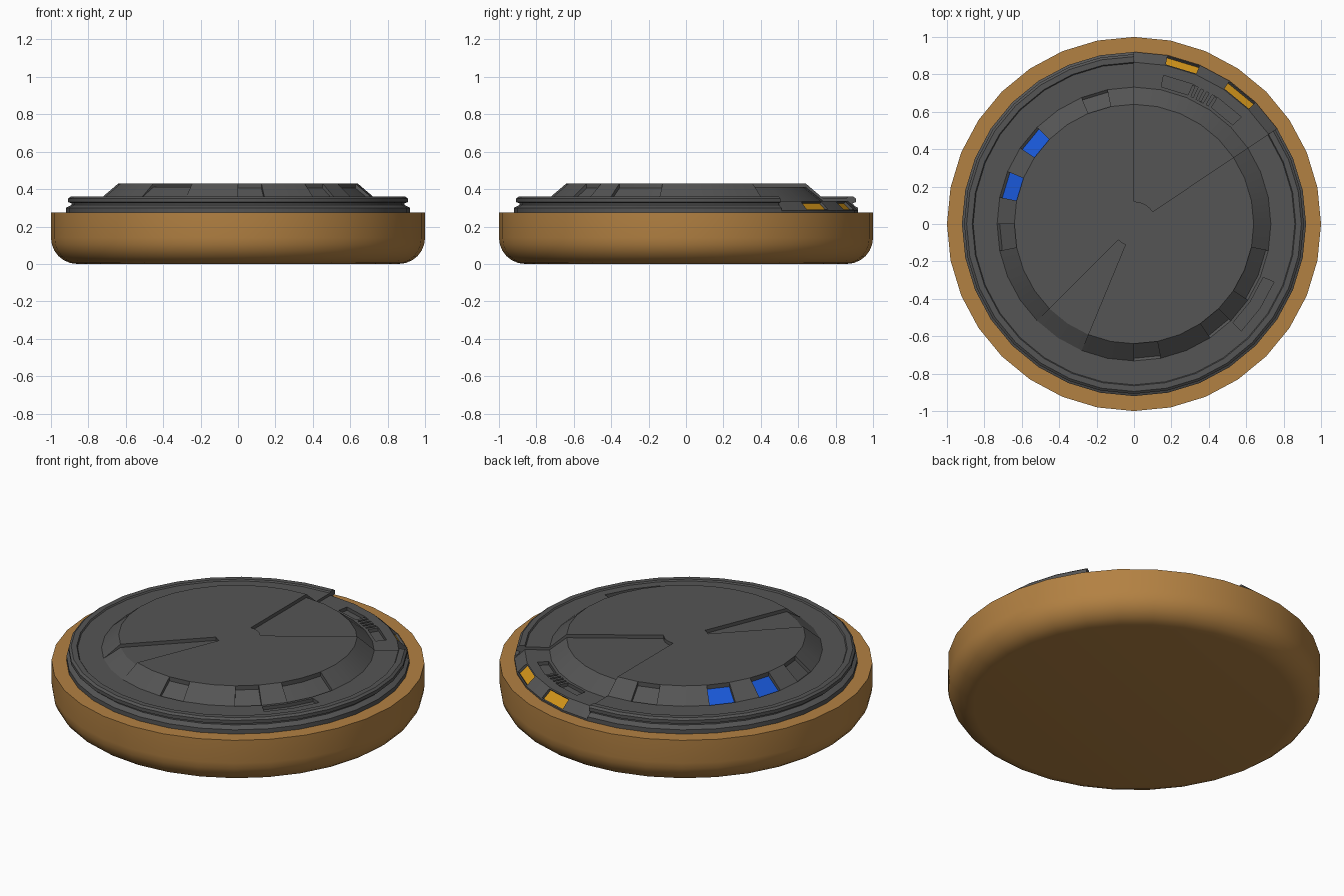
import bpy, bmesh
from math import sin, cos, pi, radians

if "Cube" in bpy.data.objects:
    bpy.data.objects.remove(bpy.data.objects["Cube"])

SIDES = 32
STEP = 2 * pi / SIDES


def material(name, rgb):
    m = bpy.data.materials.new(name)
    m.diffuse_color = (*rgb, 1)
    m.use_nodes = True
    m.node_tree.nodes["Principled BSDF"].inputs["Base Color"].default_value = m.diffuse_color
    return m


def polar(r, z, k):
    return (r * cos(k * STEP), r * sin(k * STEP), z)


def build(name, cells, mats, paint=lambda k, j: 0):
    """Revolve one profile per cell; where neighbours differ, fill the step wall."""
    bm = bmesh.new()
    cache = {}

    def face(points, mat=0):
        vs = []
        for p in points:
            key = tuple(round(c, 4) + 0.0 for c in p)
            if key not in cache:
                cache[key] = bm.verts.new(p)
            if cache[key] not in vs:
                vs.append(cache[key])
        if len(vs) > 2 and not bm.faces.get(vs):
            bm.faces.new(vs).material_index = mat

    for k, prof in enumerate(cells):
        nxt = cells[(k + 1) % SIDES]
        for j in range(len(prof) - 1):
            a, b = prof[j], prof[j + 1]
            face([polar(*a, k), polar(*a, k + 1), polar(*b, k + 1), polar(*b, k)], paint(k, j))
            if prof != nxt:
                face([polar(*p, k + 1) for p in (a, b, nxt[j + 1], nxt[j])])
    bmesh.ops.recalc_face_normals(bm, faces=bm.faces[:])
    me = bpy.data.meshes.new(name)
    bm.to_mesh(me)
    bm.free()
    for m in mats:
        me.materials.append(m)
    ob = bpy.data.objects.new(name, me)
    bpy.context.collection.objects.link(ob)
    bpy.ops.object.select_all(action='DESELECT')
    ob.select_set(True)
    bpy.context.view_layer.objects.active = ob
    bpy.ops.object.shade_smooth_by_angle(angle=radians(30))
    return ob


brown = material("brown", (0.45, 0.22, 0.055))
dark = material("dark_grey", (0.09, 0.09, 0.09))
blue = material("blue", (0.01, 0.1, 0.7))
yellow = material("yellow", (0.65, 0.3, 0.01))

# Base tray with rounded bottom edge
R = 0.14
base = [(0, 0)] + [(1 - R + R * sin(t * pi / 12), R - R * cos(t * pi / 12)) for t in range(7)]
base += [(1, 0.275), (0, 0.275)]
build("base_tray", [base] * SIDES, [brown])

# Which of the 32 cells carry which detail
LOWERED = range(3, 8)              # large sunken sector, open to the rim
WEDGE = (20, 21)                   # small sunken wedge in the top
BLUE, YELLOW = (12, 14), (4, 6)    # coloured windows
RECESS = (9, 16, 24, 27, 29, 30) + BLUE
SLOT = (4, 5, 6, 28, 29)           # slots in the shelf


def cover_profile(k):
    low = k in LOWERED
    shelf = 0.337 if low else 0.352
    top = 0.41 if low or k in WEDGE else 0.43
    if low:    # sloped rim, optionally with an inset window
        d = 0.01 if k in YELLOW else 0
        rim = [(0.92, 0.285), (0.915, 0.29), (0.915 - d, 0.29 - d), (0.87 - d, 0.332 - d),
               (0.87, 0.332), (0.865, shelf), (0.865, shelf), (0.86, shelf)]
    else:      # lip above a groove
        rim = [(0.92, 0.30), (0.89, 0.315), (0.89, 0.325), (0.908, 0.33),
               (0.908, 0.35), (0.895, 0.36), (0.865, 0.36), (0.86, shelf)]
    floor = shelf - (0.02 if k in SLOT else 0)
    slot = [(0.81, shelf), (0.81, floor), (0.748, floor), (0.748, shelf)]
    foot, d = (0.732, shelf), 0
    if k in RECESS:
        slope = [(0.718, shelf - 0.01), (0.64, top - 0.025)]
    else:
        slope = [foot, (0.64, top)]
    return ([(0, 0.27), (0.92, 0.27)] + rim + slot + [foot] + slope +
            [(0.64, top), (0.12, top), (0.12, 0.43), (0, 0.43)])


def cover_paint(k, j):
    if k in BLUE and j == 15:
        return 1
    if k in YELLOW and j == 4:
        return 2
    return 0


# Stepped cover with sunken sectors, recesses and coloured windows
build("cover", [cover_profile(k) for k in range(SIDES)], [dark, blue, yellow], cover_paint)

# Vent bars across the middle of the long slot
for i in range(5):
    ang = (5.08 + 0.21 * i) * STEP
    bpy.ops.mesh.primitive_cube_add(size=1, location=(0.776 * cos(ang), 0.776 * sin(ang), 0.326),
                                    rotation=(0, 0, ang))
    bar = bpy.context.object
    bar.name = f"vent_bar_{i + 1}"
    bar.scale = (0.062, 0.018, 0.022)
    bar.data.materials.append(dark)
